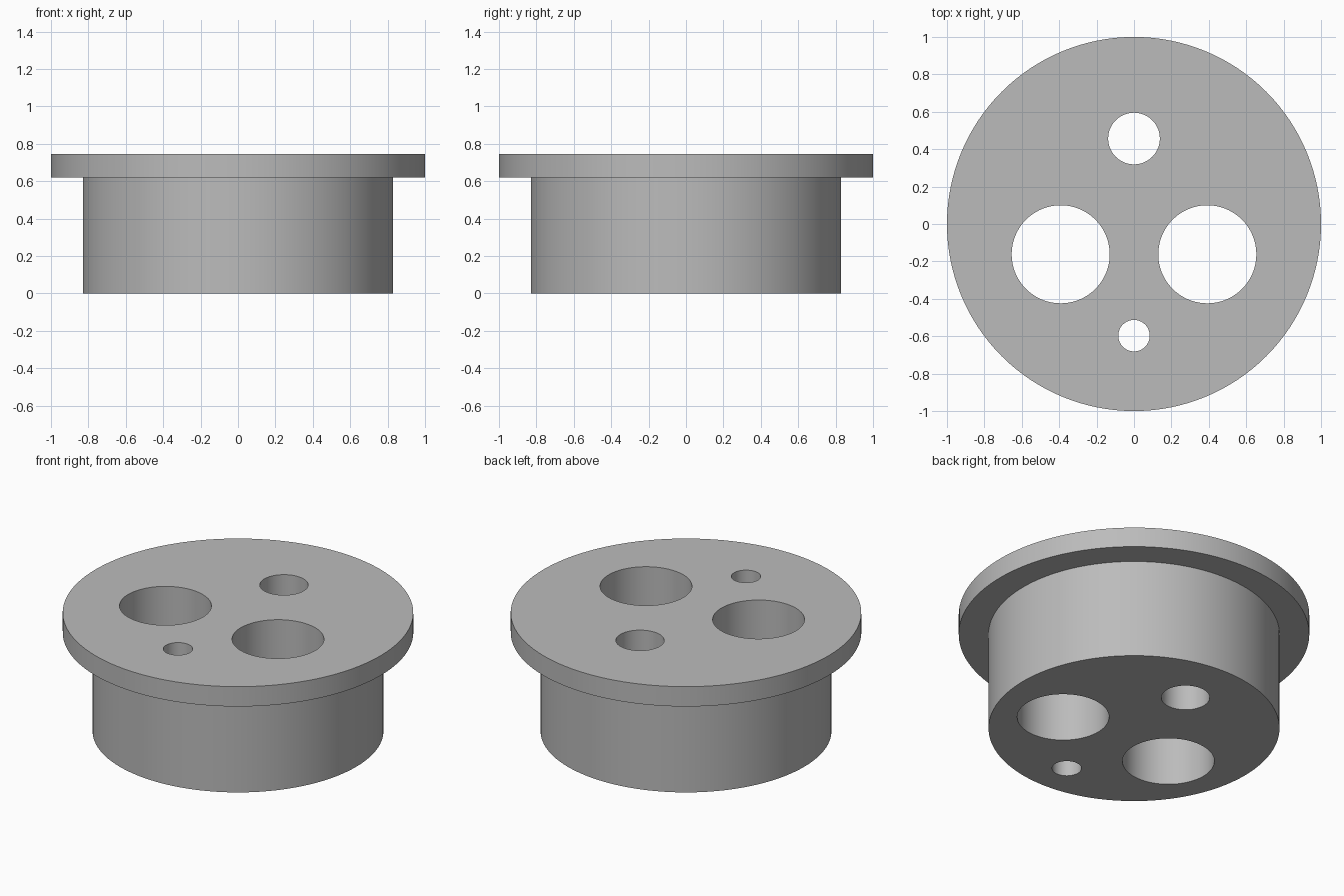
import bpy
import bmesh
from math import radians
from mathutils import Matrix, Vector

cube = bpy.data.objects.get("Cube")
if cube:
    bpy.data.objects.remove(cube, do_unlink=True)

SEGMENTS = 128
HEIGHT = 0.745
STEP = 0.62          # underside of the flange
BODY_R, FLANGE_R = 0.83, 1.0

grey = bpy.data.materials.new("grey")
grey.use_nodes = True
colour = (0.5, 0.5, 0.5, 1)
grey.diffuse_color = colour
grey.node_tree.nodes["Principled BSDF"].inputs["Base Color"].default_value = colour


def add_object(name, bm):
    bmesh.ops.recalc_face_normals(bm, faces=bm.faces)
    mesh = bpy.data.meshes.new(name)
    bm.to_mesh(mesh)
    bm.free()
    mesh.materials.append(grey)
    obj = bpy.data.objects.new(name, mesh)
    bpy.context.collection.objects.link(obj)
    return obj


# Flanged plug: a stepped profile turned about the z axis
bm = bmesh.new()
profile = [(0, 0), (BODY_R, 0), (BODY_R, STEP), (FLANGE_R, STEP),
           (FLANGE_R, HEIGHT), (0, HEIGHT)]
verts = [bm.verts.new((r, 0, z)) for r, z in profile]
edges = [bm.edges.new(pair) for pair in zip(verts, verts[1:])]
bmesh.ops.spin(bm, geom=verts + edges, cent=(0, 0, 0), axis=(0, 0, 1),
               angle=radians(360), steps=SEGMENTS)
bmesh.ops.remove_doubles(bm, verts=bm.verts, dist=0.0001)
bmesh.ops.dissolve_limit(bm, angle_limit=radians(0.5), verts=bm.verts, edges=bm.edges)
plug = add_object("flanged_plug", bm)

# Through holes: x, y, radius
holes = [(-0.392, -0.162, 0.262), (0.392, -0.162, 0.262),
         (0, 0.457, 0.138), (0, -0.597, 0.084)]
bm = bmesh.new()
for x, y, r in holes:
    bmesh.ops.create_cone(bm, cap_ends=True, segments=96, radius1=r, radius2=r,
                          depth=HEIGHT + 0.4,
                          matrix=Matrix.Translation(Vector((x, y, HEIGHT / 2))))
cutter = add_object("hole_cutter", bm)

cut = plug.modifiers.new("holes", "BOOLEAN")
cut.operation = "DIFFERENCE"
cut.solver = "EXACT"
cut.object = cutter

bpy.ops.object.select_all(action="DESELECT")
plug.select_set(True)
bpy.context.view_layer.objects.active = plug
bpy.ops.object.modifier_apply(modifier=cut.name)
bpy.data.objects.remove(cutter, do_unlink=True)

# Smooth walls, crisp rims
bpy.ops.object.shade_smooth_by_angle(angle=radians(30))
